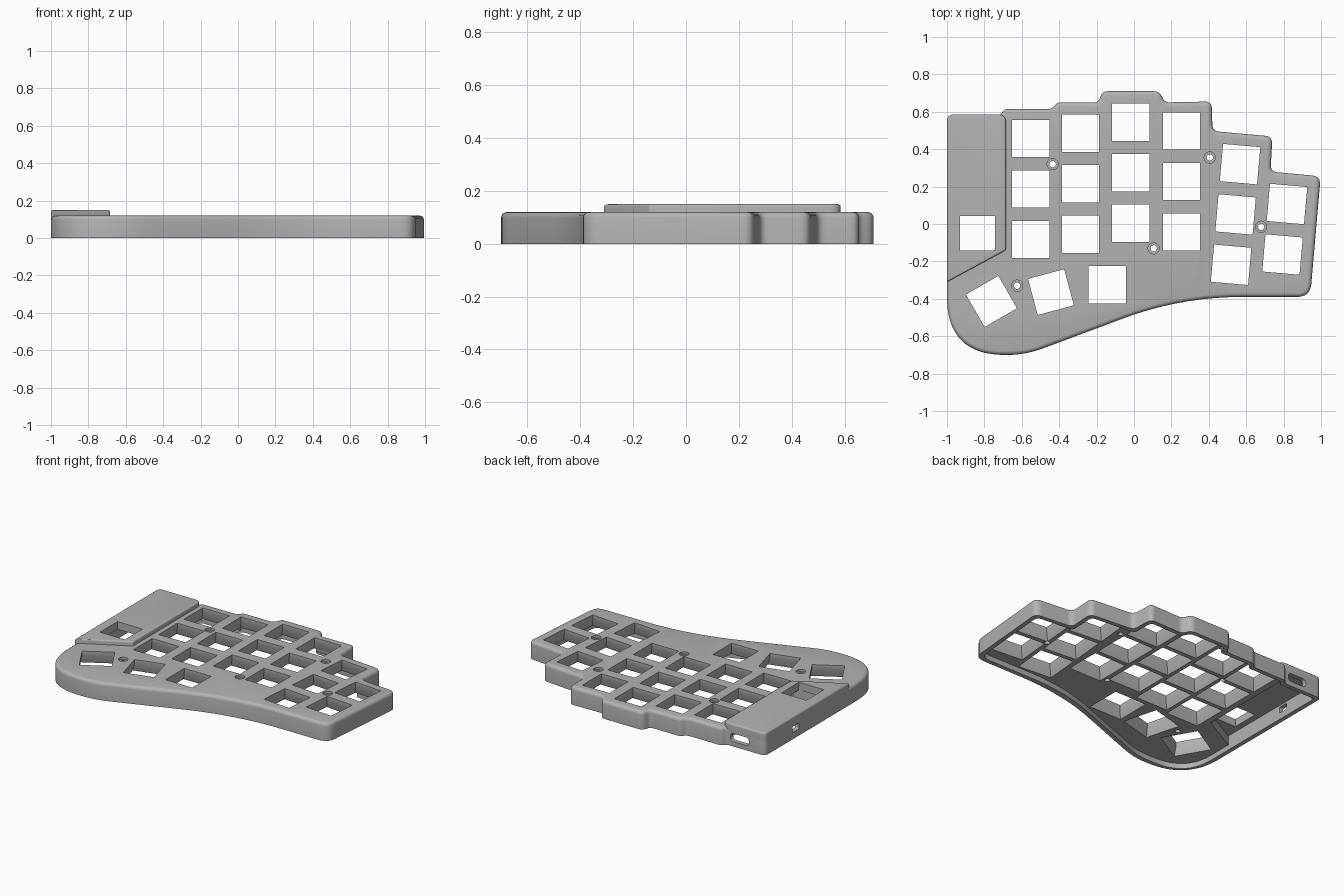
import bpy, bmesh
from math import cos, sin, pi, radians
from mathutils import Vector

old = bpy.data.objects.get("Cube")
if old:
    bpy.data.objects.remove(old)

grey = bpy.data.materials.new("case grey")
grey.use_nodes = True
grey.diffuse_color = (0.45, 0.45, 0.45, 1)
grey.node_tree.nodes["Principled BSDF"].inputs["Base Color"].default_value = grey.diffuse_color


def inset(corners, dist):
    """Move every edge of a clockwise outline inwards, keeping mitred corners."""
    result = []
    for i, (x, y, r) in enumerate(corners):
        p = Vector((x, y))
        a = (p - Vector(corners[i - 1][:2])).normalized()
        b = (Vector(corners[(i + 1) % len(corners)][:2]) - p).normalized()
        na, nb = Vector((a.y, -a.x)), Vector((b.y, -b.x))
        q = p + (na + nb) * dist / (1 + na.dot(nb))
        result.append((q.x, q.y, r * 0.8))
    return result


def rounded(corners):
    """Replace each corner (x, y, cutback) by a short curve."""
    points = []
    for i, (x, y, r) in enumerate(corners):
        p = Vector((x, y))
        if r == 0:
            points.append(p)
            continue
        a = p + (Vector(corners[i - 1][:2]) - p).normalized() * r
        b = p + (Vector(corners[(i + 1) % len(corners)][:2]) - p).normalized() * r
        steps = 16 if r > 0.1 else 6
        for k in range(steps + 1):
            t = k / steps
            points.append(a * (1 - t) ** 2 + p * 2 * t * (1 - t) + b * t * t)
    return points


def finish(name, bm):
    bmesh.ops.recalc_face_normals(bm, faces=bm.faces)
    mesh = bpy.data.meshes.new(name)
    bm.to_mesh(mesh)
    bm.free()
    mesh.materials.append(grey)
    obj = bpy.data.objects.new(name, mesh)
    bpy.context.collection.objects.link(obj)
    return obj


def slab(name, corners, low, high, edge=0.0):
    """Extrude an outline and round its upper rim."""
    bm = bmesh.new()
    verts = [bm.verts.new((p.x, p.y, low)) for p in rounded(corners)]
    base = bm.faces.new(verts)
    out = bmesh.ops.extrude_face_region(bm, geom=[base])["geom"]
    for v in out:
        if isinstance(v, bmesh.types.BMVert):
            v.co.z = high
    bmesh.ops.remove_doubles(bm, verts=bm.verts, dist=0.0005)
    if edge:
        rim = [e for e in bm.edges if all(v.co.z > high - 1e-4 for v in e.verts)]
        bmesh.ops.bevel(bm, geom=rim, offset=edge, segments=4, profile=0.5,
                        affect='EDGES', clamp_overlap=False)
    return finish(name, bm)


def lofts(name, places, sides, sections):
    """Stack polygon sections (radius, height) at each place (x, y, angle)."""
    bm = bmesh.new()
    for x, y, turn in places:
        rings = []
        for radius, z in sections:
            angles = [radians(turn) + pi / sides + 2 * pi * k / sides for k in range(sides)]
            rings.append([bm.verts.new((x + radius * cos(a), y + radius * sin(a), z)) for a in angles])
        bm.faces.new(rings[0])
        bm.faces.new(rings[-1])
        for r, s in zip(rings, rings[1:]):
            for k in range(sides):
                j = (k + 1) % sides
                bm.faces.new((r[k], r[j], s[j], s[k]))
    return finish(name, bm)


def port(name, centre, size, radius):
    """Rounded slot cutter for a wall opening."""
    bm = bmesh.new()
    bmesh.ops.create_cube(bm, size=1)
    for v in bm.verts:
        v.co = Vector(centre) + Vector(s * c for s, c in zip(size, v.co))
    axis = 1 if size[1] > size[2] and size[0] != 0.1 else 0
    long = [e for e in bm.edges if abs(e.verts[0].co[axis] - e.verts[1].co[axis]) > 0.01]
    bmesh.ops.bevel(bm, geom=long, offset=radius, segments=5, profile=0.5, affect='EDGES')
    return finish(name, bm)


def cut(obj, cutter):
    cutter.hide_render = True
    mod = obj.modifiers.new("cut", 'BOOLEAN')
    mod.operation, mod.solver, mod.object = 'DIFFERENCE', 'EXACT', cutter
    bpy.context.view_layer.objects.active = obj
    bpy.ops.object.modifier_apply(modifier=mod.name)
    bpy.data.objects.remove(cutter)


# Outlines, clockwise from the rear left corner: x, y, corner cutback
outline = [(-1, .585, .035), (-.715, .585, .012), (-.69, .615, .015), (-.44, .615, .02),
           (-.41, .65, .02), (-.19, .65, .025), (-.17, .71, .03), (.135, .71, .03),
           (.165, .65, .025), (.415, .655, .035), (.42, .497, .035), (.74, .468, .04),
           (.73, .28, .035), (.998, .255, .045), (.942, -.39, .07), (.25, -.39, .33),
           (-.58, -.70, .1), (-1, -.70, .31)]
cover_outline = [(-1, .585, .035), (-.685, .585, .04), (-.685, -.14, .01), (-1, -.31, 0)]

# Key positions
keys = []
for x, top in ((-.553, .457), (-.286, .485), (-.018, .545), (.254, .497)):
    keys += [(x, top - .27 * row, 0) for row in range(3)]
keys += [(.567 - .024 * row, .32 - .269 * row, -5) for row in range(3)]
keys += [(.818 - .024 * row, .107 - .27 * row, -5) for row in range(2)]
keys += [(-.144, -.324, 0), (-.444, -.364, 15), (-.762, -.414, 30)]
screws = [(-.435, .32, 0), (.405, .355, 0), (.105, -.13, 0), (.68, -.015, 0), (-.625, -.33, 0)]

# Case body, hollow underneath
body = slab("case_body", outline, 0, .12, .022)
cut(body, slab("underside_cavity", inset(outline, .03), -.1, .035))
cut(body, slab("controller_cavity", inset(cover_outline, .03), -.1, .3))

# Switch openings flare towards the underside
diag = 2 ** .5
cut(body, lofts("key_cutter", keys, 4,
                [(.127 * diag, .015), (.1 * diag, .092), (.1 * diag, .2)]))
# Counterbored screw holes
cut(body, lofts("screw_cutter", screws, 24, [(.017, 0), (.017, .105), (.03, .105), (.03, .2)]))
# Cable openings in the rear and left walls
cut(body, port("rear_port_cutter", (-.81, .58, .06), (.14, .1, .055), .024))
cut(body, port("side_port_cutter", (-1, .26, .065), (.1, .07, .04), .008))

# Raised controller cover with its own opening
cover = slab("controller_cover", cover_outline, .098, .15, .01)
cut(cover, lofts("cover_key_cutter", [(-.836, -.05, 0)], 4, [(.093 * diag, 0), (.093 * diag, .3)]))

for obj in (body, cover):
    bpy.ops.object.select_all(action='DESELECT')
    obj.select_set(True)
    bpy.context.view_layer.objects.active = obj
    bpy.ops.object.shade_smooth_by_angle(angle=radians(30))
